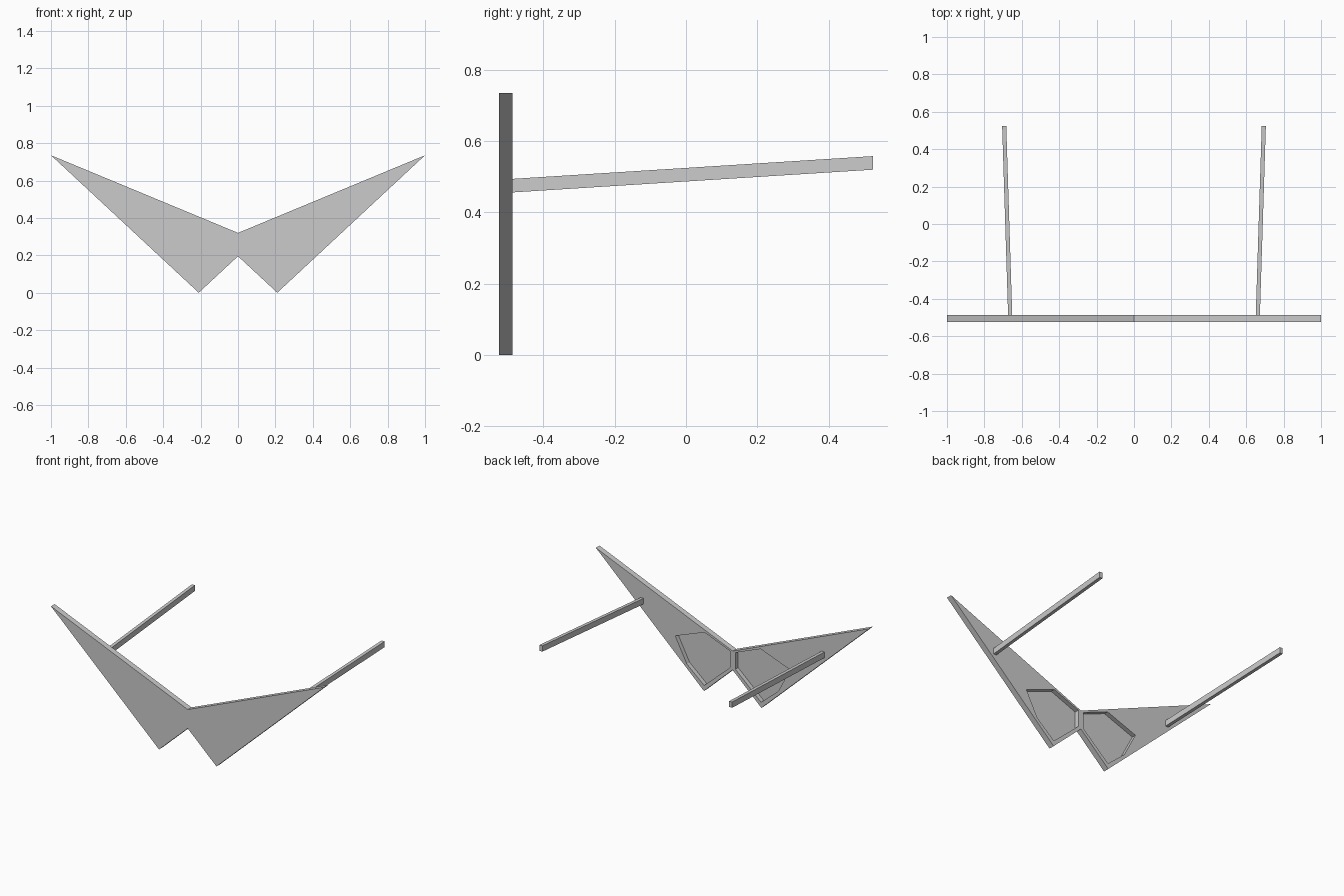
import bpy
import bmesh

cube = bpy.data.objects.get("Cube")
if cube:
    bpy.data.objects.remove(cube, do_unlink=True)

grey = bpy.data.materials.new("plain grey")
grey.use_nodes = True
colour = (0.6, 0.6, 0.6, 1)
grey.diffuse_color = colour
grey.node_tree.nodes["Principled BSDF"].inputs["Base Color"].default_value = colour

FRONT, BACK, FLOOR = -0.525, -0.487, -0.516


def finish(name, bm):
    bmesh.ops.recalc_face_normals(bm, faces=bm.faces)
    mesh = bpy.data.meshes.new(name)
    bm.to_mesh(mesh)
    bm.free()
    mesh.materials.append(grey)
    obj = bpy.data.objects.new(name, mesh)
    bpy.context.collection.objects.link(obj)
    return obj


def loft(bm, start, end):
    """Closed solid between two matching outlines."""
    a = [bm.verts.new(p) for p in start]
    b = [bm.verts.new(p) for p in end]
    bm.faces.new(a)
    bm.faces.new(b[::-1])
    for i in range(len(a)):
        j = (i + 1) % len(a)
        bm.faces.new((a[i], b[i], b[j], a[j]))


def slab(bm, outline, y0, y1):
    loft(bm, [(x, y0, z) for x, z in outline], [(x, y1, z) for x, z in outline])


def bar_end(x, y, z):
    """Rectangular section of a temple arm."""
    return [(x + dx, y, z + dz) for dx, dz in
            ((-0.011, -0.019), (0.011, -0.019), (0.011, 0.019), (-0.011, 0.019))]


wing = [(0, 0.32), (1, 0.735), (0.21, 0), (0, 0.195)]
lens = [(0.02, 0.315), (0.205, 0.388), (0.42, 0.308),
        (0.335, 0.145), (0.208, 0.037), (0.02, 0.205)]

# Winged front plate
bm = bmesh.new()
slab(bm, wing + [(-x, z) for x, z in wing[2:0:-1]], FRONT, BACK)
frame = finish("front_frame", bm)

# Lens recesses cut into the back of the plate
bm = bmesh.new()
for side in (1, -1):
    slab(bm, [(side * x, z) for x, z in lens], FLOOR, BACK + 0.05)
cutter = finish("lens_cutter", bm)
cutter.hide_render = True
cutter.hide_viewport = True
cut = frame.modifiers.new("lens recesses", "BOOLEAN")
cut.object = cutter
cut.solver = "EXACT"

# Temple arms, rising and spreading towards the back
for name, side in (("left_temple", 1), ("right_temple", -1)):
    bm = bmesh.new()
    loft(bm, bar_end(side * 0.662, BACK - 0.003, 0.475),
         bar_end(side * 0.694, 0.525, 0.539))
    finish(name, bm)
